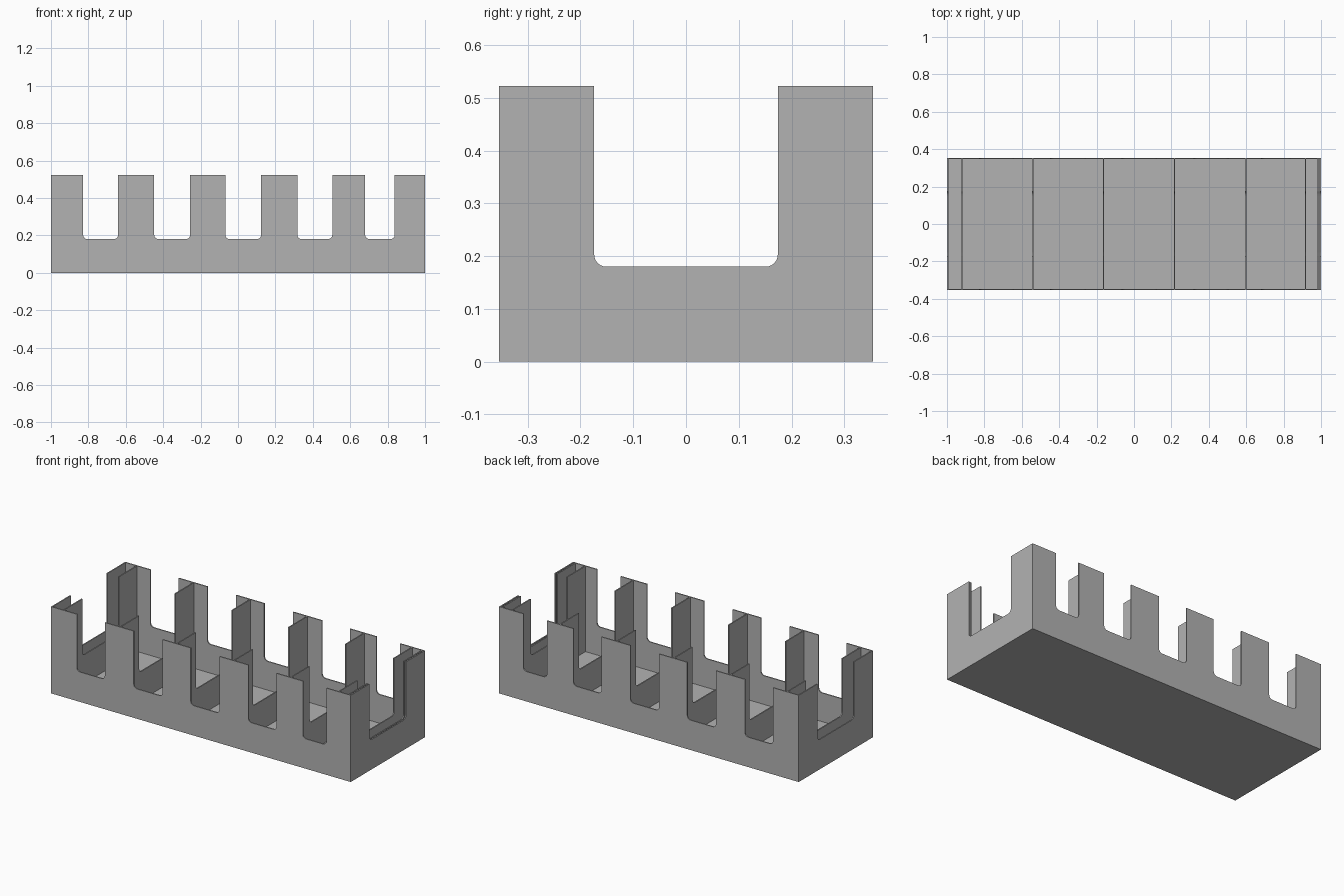
import bpy, bmesh, math
from mathutils import Vector

cube = bpy.data.objects.get("Cube")
if cube:
    bpy.data.objects.remove(cube, do_unlink=True)

LENGTH, DEPTH, HEIGHT = 2.0, 0.708, 0.523
WALL, SLOT_Z, RADIUS = 0.007, 0.18, 0.023
HX, HY = LENGTH / 2, DEPTH / 2

grey = bpy.data.materials.new("plain grey")
grey.use_nodes = True
grey.diffuse_color = (0.45, 0.45, 0.45, 1)
grey.node_tree.nodes["Principled BSDF"].inputs["Base Color"].default_value = grey.diffuse_color


def arc(cx, start):
    """Quarter round in a lower slot corner."""
    return [(cx + RADIUS * math.cos(start + i * math.pi / 12),
             SLOT_Z + RADIUS + RADIUS * math.sin(start + i * math.pi / 12))
            for i in range(7)]


def panel(name, half, slots, origin, along, normal, bottom=0.0):
    """Thin upright plate with rounded slots cut down from the top edge."""
    points = [(half, bottom), (half, HEIGHT)]
    outline = [(-half, bottom), (-half, HEIGHT)]
    for a, b in slots:
        outline += [(a, HEIGHT)] + arc(a + RADIUS, math.pi)
        outline += arc(b - RADIUS, 1.5 * math.pi) + [(b, HEIGHT)]
    outline += points[::-1]
    bm = bmesh.new()
    face = bm.faces.new([bm.verts.new(origin + along * u + Vector((0, 0, z)))
                         for u, z in outline])
    grown = bmesh.ops.extrude_face_region(bm, geom=[face])
    moved = [v for v in grown["geom"] if isinstance(v, bmesh.types.BMVert)]
    bmesh.ops.translate(bm, verts=moved, vec=normal * WALL)
    bmesh.ops.recalc_face_normals(bm, faces=bm.faces)
    mesh = bpy.data.meshes.new(name)
    bm.to_mesh(mesh)
    bm.free()
    obj = bpy.data.objects.new(name, mesh)
    bpy.context.collection.objects.link(obj)
    mesh.materials.append(grey)


X, Y = Vector((1, 0, 0)), Vector((0, 1, 0))

# Floor
bpy.ops.mesh.primitive_cube_add(size=1, location=(0, 0, WALL / 2))
floor = bpy.context.object
floor.name = "floor"
floor.scale = (LENGTH - 2 * WALL, DEPTH - 2 * WALL, WALL)
floor.data.materials.append(grey)

# Long walls with one slot per compartment
long_slots = [(-0.828, -0.641), (-0.448, -0.256), (-0.068, 0.124),
              (0.317, 0.504), (0.68, 0.838)]
panel("front_wall", HX, long_slots, Y * -HY, X, Y)
panel("back_wall", HX, long_slots, Y * HY, X, -Y)

# End walls and cross dividers share a single wide slot
end_slot = [(-0.174, 0.174)]
inner = HY - WALL
panel("left_end_wall", inner, end_slot, X * HX, Y, -X)
panel("right_end_wall", inner, end_slot, X * -HX, Y, X)
for i, x in enumerate((-0.92, -0.541, -0.163, 0.217, 0.597, 0.917, 0.984)):
    panel(f"divider_{i + 1}", inner, end_slot, X * (x - WALL / 2), Y, X, WALL)
